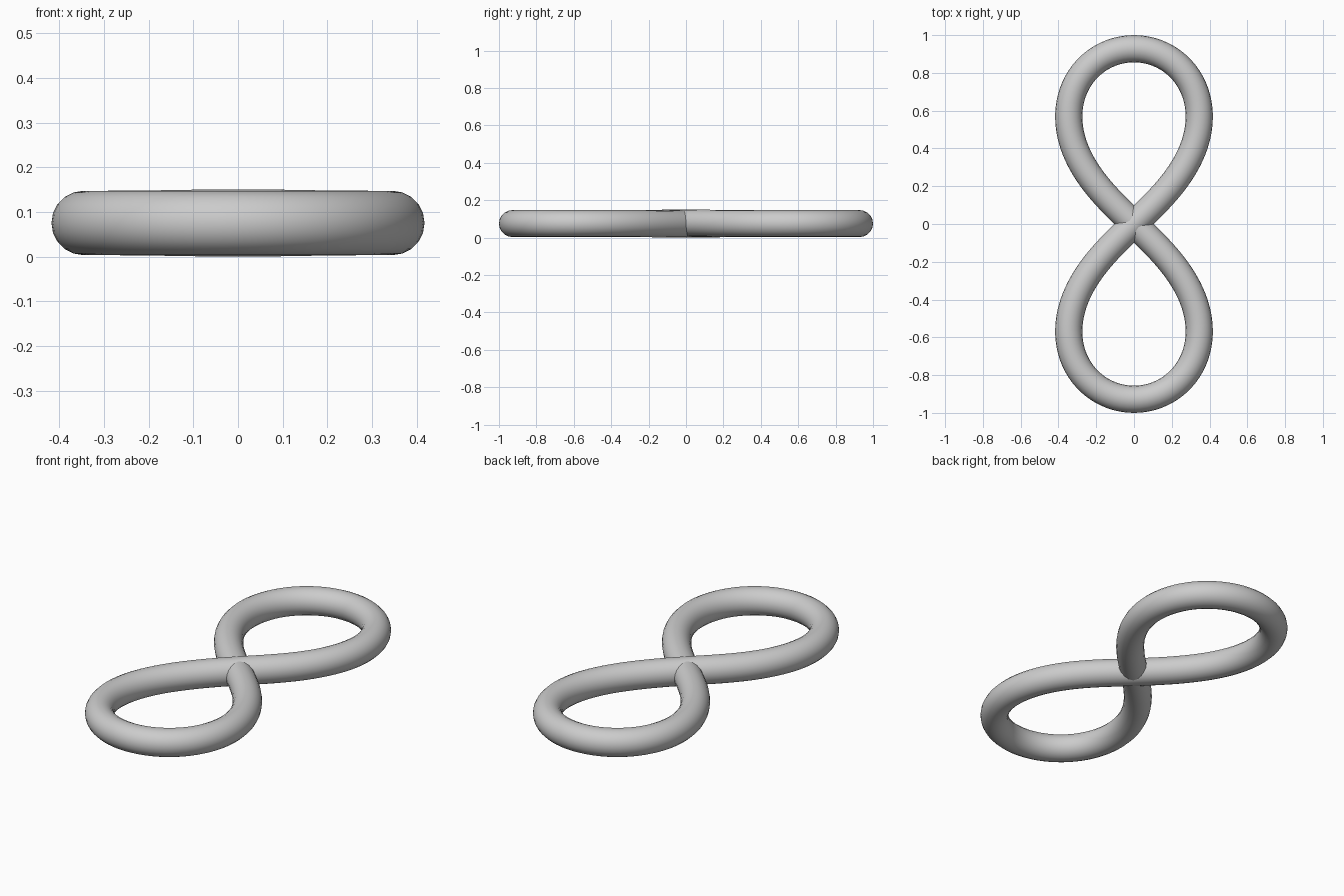
import bpy
from math import sin, cos, tau

if "Cube" in bpy.data.objects:
    bpy.data.objects.remove(bpy.data.objects["Cube"])

R = 0.072          # tube radius
A = 1.0 - R        # half length of the centre line
N = 192

# Figure-eight centre line (slightly widened lemniscate), strands pass just over/under each other
curve = bpy.data.curves.new("figure_eight_loop", 'CURVE')
curve.dimensions = '3D'
curve.twist_mode = 'Z_UP'
curve.bevel_depth = R
curve.bevel_resolution = 8
spline = curve.splines.new('POLY')
spline.points.add(N - 1)
for i, p in enumerate(spline.points):
    t = tau * i / N
    d = 1 + sin(t) ** 2
    x = 1.053 * A * sin(t) * cos(t) / d
    y = A * cos(t) / d
    z = R + 0.0033 + 0.0033 * sin(t) ** 15
    p.co = (x, y, z, 1)
spline.use_cyclic_u = True

loop = bpy.data.objects.new("figure_eight_loop", curve)
bpy.context.collection.objects.link(loop)

# Turn the swept tube into a smooth mesh
bpy.context.view_layer.objects.active = loop
loop.select_set(True)
bpy.ops.object.convert(target='MESH')
bpy.ops.object.shade_smooth()
